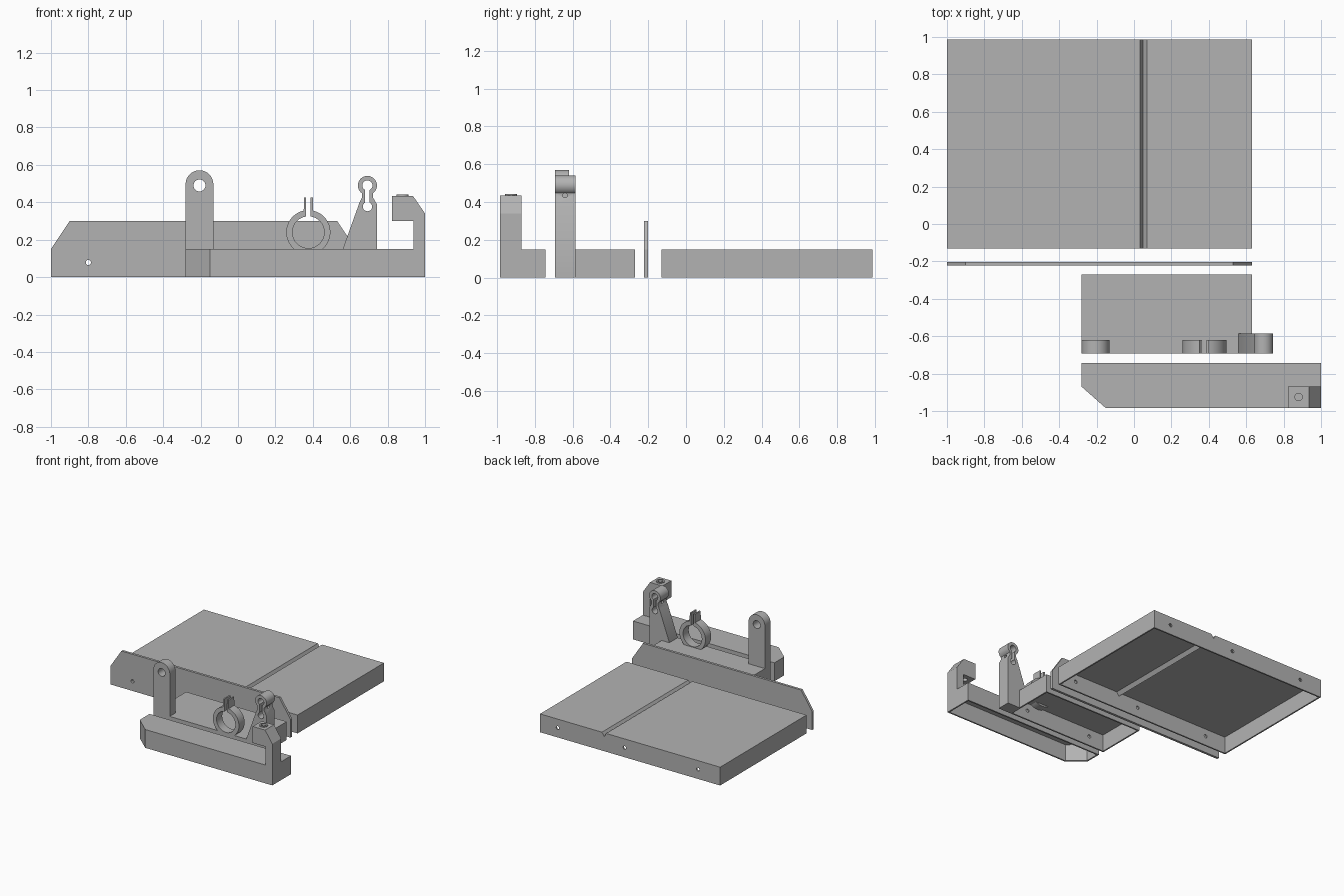
import bpy, bmesh
from math import sin, cos, pi, radians
from mathutils import Vector

cube = bpy.data.objects.get("Cube")
if cube:
    bpy.data.objects.remove(cube, do_unlink=True)

grey = bpy.data.materials.new("plain grey")
grey.use_nodes = True
tone = (0.45, 0.45, 0.45, 1)
grey.diffuse_color = tone
grey.node_tree.nodes["Principled BSDF"].inputs["Base Color"].default_value = tone

TO_3D = {"x": lambda u, v, d: (d, u, v),
         "y": lambda u, v, d: (u, d, v),
         "z": lambda u, v, d: (u, v, d)}


def arc(cx, cy, r, start, end, n=32):
    """Points along an arc, angles in degrees."""
    steps = [radians(start + (end - start) * i / n) for i in range(n + 1)]
    return [(cx + r * cos(a), cy + r * sin(a)) for a in steps]


def circle(cx, cy, r, n=32):
    return arc(cx, cy, r, 0, 360, n)[:-1]


def rect(x0, y0, x1, y1):
    return [(x0, y0), (x1, y0), (x1, y1), (x0, y1)]


def prism(name, outline, axis, a, b):
    """Extrude a 2D outline along an axis from a to b."""
    bm = bmesh.new()
    face = bm.faces.new([bm.verts.new(TO_3D[axis](u, v, a)) for u, v in outline])
    new = bmesh.ops.extrude_face_region(bm, geom=[face])["geom"]
    shift = Vector(TO_3D[axis](0, 0, b - a))
    bmesh.ops.translate(bm, vec=shift, verts=[g for g in new if isinstance(g, bmesh.types.BMVert)])
    bmesh.ops.recalc_face_normals(bm, faces=bm.faces)
    mesh = bpy.data.meshes.new(name)
    bm.to_mesh(mesh)
    bm.free()
    mesh.materials.append(grey)
    obj = bpy.data.objects.new(name, mesh)
    bpy.context.collection.objects.link(obj)
    return obj


def activate(obj):
    bpy.ops.object.select_all(action="DESELECT")
    obj.select_set(True)
    bpy.context.view_layer.objects.active = obj


def cut(obj, outline, axis, a, b):
    """Remove an extruded outline from the object."""
    cutter = prism("cutter", outline, axis, a, b)
    cutter.hide_render = True
    mod = obj.modifiers.new("cut", "BOOLEAN")
    mod.operation = "DIFFERENCE"
    mod.solver = "EXACT"
    mod.object = cutter
    activate(obj)
    bpy.ops.object.modifier_apply(modifier=mod.name)
    bpy.data.objects.remove(cutter, do_unlink=True)


def smooth(obj):
    activate(obj)
    bpy.ops.object.shade_smooth_by_angle(angle=radians(30))


H = 0.15                       # tray height
T = 0.012                      # sheet thickness
BOLTS = (-0.8, -0.135, 0.47)   # bolt hole positions along x
BOLT_Z, BOLT_R = 0.078, 0.014


def bolt_holes(obj, xs, y0, y1):
    for x in xs:
        cut(obj, circle(x, BOLT_Z, BOLT_R, 16), "y", y0, y1)


# Large table: open-bottomed tray with a V groove folded into its top
def grooved(x0, x1, z0, z1):
    return [(x0, z0), (x1, z0), (x1, z1), (0.07, z1), (0.048, z1 - 0.03), (0.032, z1), (x0, z1)]


table = prism("table", grooved(-1, 0.63, 0, H), "y", -0.13, 0.987)
cut(table, grooved(-1 + T, 0.63 - T, -0.1, H - T), "y", -0.13 + T, 0.987 - T)
bolt_holes(table, BOLTS, -0.3, 1.2)

# Upright fence plate with clipped upper corners
fence = prism("fence", [(-1, 0), (0.63, 0), (0.63, 0.15), (0.53, 0.3), (-0.9, 0.3), (-1, 0.15)],
              "y", -0.222, -0.202)
bolt_holes(fence, BOLTS, -0.3, -0.1)

# Middle base tray
F, B = -0.693, -0.27
base = prism("base", rect(-0.28, F, 0.63, B), "z", 0, H)
cut(base, rect(-0.28 + T, F + T, 0.63 - T, B - T), "z", -0.1, H - T)
bolt_holes(base, BOLTS[1:], -0.8, -0.2)

# Round-topped post with a pivot hole
post = prism("post", [(-0.28, H - T / 2), (-0.132, H - T / 2)] + arc(-0.206, 0.497, 0.074, 0, 180),
             "y", F, -0.62)
cut(post, circle(-0.206, 0.49, 0.032), "y", -0.8, -0.5)
smooth(post)

# Split clamp ring with two tabs
CX, CZ, TOP = 0.376, 0.24, 0.425
outer = arc(CX, CZ, 0.118, 102, 438, 56)
inner = arc(CX, CZ, 0.085, 442, 98, 56)
tab = 0.024
ring = prism("clamp_ring",
             [(CX - tab, TOP)] + outer + [(CX + tab, TOP), (CX + tab / 2, TOP)]
             + inner + [(CX - tab / 2, TOP)], "y", F, -0.62)
smooth(ring)

# Tapered arm with a keyhole clamp at its head
arm = prism("clamp_arm",
            [(0.63, 0), (0.742, 0), (0.742, 0.39), (0.722, 0.425)]
            + arc(0.692, 0.49, 0.051, -54, 234)
            + [(0.662, 0.425), (0.65, 0.4), (0.56, 0.15), (0.56, 0.145), (0.63, 0.145)],
            "y", F, -0.585)
for z, r in ((0.49, 0.027), (0.377, 0.025)):
    cut(arm, circle(0.692, z, r), "y", -0.8, -0.5)
cut(arm, rect(0.68, 0.38, 0.704, 0.48), "y", -0.8, -0.5)
cut(arm, circle(-0.64, 0.435, 0.012, 16), "x", 0.5, 0.9)
smooth(arm)

# Front tray with one clipped corner
front = prism("front_tray", [(-0.28, -0.743), (-0.28, -0.87), (-0.15, -0.985), (1, -0.985), (1, -0.743)],
              "z", 0, H)
cut(front, [(-0.28 + T, -0.743 - T), (-0.28 + T, -0.865), (-0.145, -0.985 + T),
            (1 - T, -0.985 + T), (1 - T, -0.743 - T)], "z", -0.1, H - T)

# Overhanging hook with a drilled boss
hook = prism("hook", [(0.937, H - T / 2), (1, H - T / 2), (1, 0.34), (0.935, 0.435),
                      (0.823, 0.435), (0.823, 0.3), (0.937, 0.3)], "y", -0.985, -0.87)
cut(hook, circle(0.88, -0.925, 0.02), "z", 0.25, 0.5)
boss = prism("hook_boss", circle(0.88, -0.925, 0.032), "z", 0.433, 0.442)
cut(boss, circle(0.88, -0.925, 0.02), "z", 0.4, 0.5)
smooth(hook)
smooth(boss)
